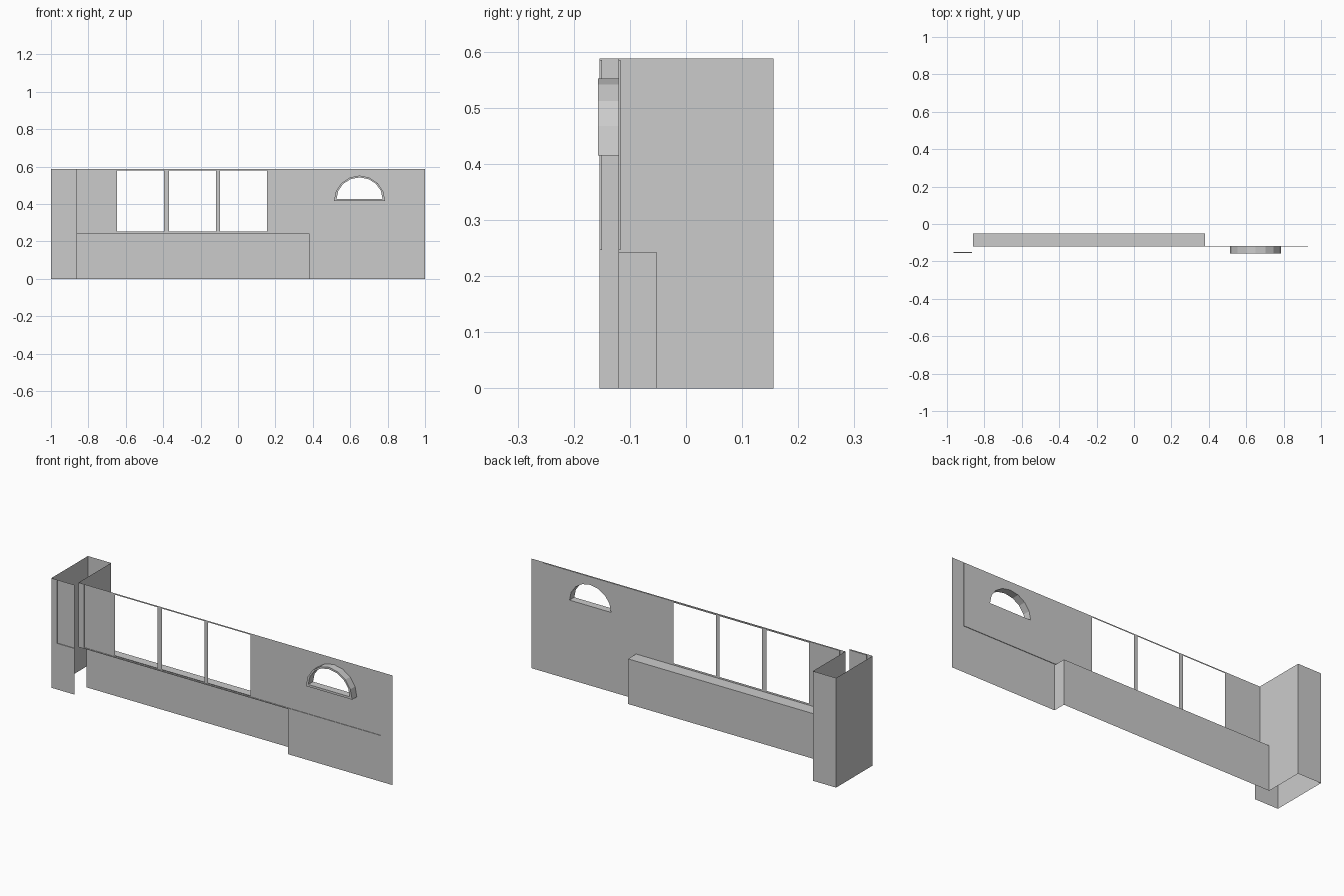
import bpy, bmesh
from math import cos, sin, pi

if "Cube" in bpy.data.objects:
    bpy.data.objects.remove(bpy.data.objects["Cube"])

H = 0.588                      # wall height
YF, YR = -0.12, -0.117         # facade face, recessed panel face
BF, BR = -0.154, -0.150        # pillar face, its recessed panel face
YB = 0.156                     # pillar back
XL, XP = -1.0, -0.862          # pillar left and right
XS, YL, ZL = 0.38, -0.052, 0.242   # lower set-back: end, depth, ledge height
Z0, Z1 = 0.247, 0.585          # recessed panel bottom and top


def build(name, faces):
    """Make one object from polygon corner lists, welding shared corners."""
    bm = bmesh.new()
    for f in faces:
        bm.faces.new([bm.verts.new(p) for p in f])
    bmesh.ops.remove_doubles(bm, verts=bm.verts, dist=1e-5)
    me = bpy.data.meshes.new(name)
    bm.to_mesh(me)
    bm.free()
    ob = bpy.data.objects.new(name, me)
    bpy.context.collection.objects.link(ob)
    return ob


def front(y, x0, x1, z0, z1):
    return [(x0, y, z0), (x1, y, z0), (x1, y, z1), (x0, y, z1)]


def side(x, y0, y1, z0, z1):
    return [(x, y0, z0), (x, y1, z0), (x, y1, z1), (x, y0, z1)]


def flat(z, x0, x1, y0, y1):
    return [(x0, y0, z), (x1, y0, z), (x1, y1, z), (x0, y1, z)]


def border(y, yr, X0, X1, zb, zt, x0, x1, z0, z1):
    """Flat surround of a recess plus the recess's four thin reveals."""
    return [front(y, X0, X1, zb, z0), front(y, X0, X1, z1, zt),
            front(y, X0, x0, z0, z1), front(y, x1, X1, z0, z1),
            flat(z0, x0, x1, y, yr), flat(z1, x0, x1, yr, y),
            side(x0, y, yr, z0, z1), side(x1, yr, y, z0, z1)]


# End pillar: open-topped shell with a recessed front panel
PX0, PX1 = -0.965, -0.866
build("pillar_front", border(BF, BR, XL, XP, 0, H, PX0, PX1, Z0, Z1)
      + [front(BR, PX0, PX1, Z0, Z1)])
build("pillar_walls", [side(XL, YB, BF, 0, H),
                       front(YB, XP, XL, 0, H),
                       side(XP, YL, YB, 0, ZL),
                       side(XP, YF, YB, ZL, H)])

# Facade surround
FX0, FX1 = -0.83, 0.93
build("facade_surround", border(YF, YR, XP, 1.0, ZL, H, FX0, FX1, Z0, Z1))

# Lower wall: set-back part with ledge, then the flush part
build("lower_wall", [front(YL, XP, XS, 0, ZL),
                     flat(ZL, XP, XS, YF, YL),
                     side(XS, YL, YF, 0, ZL),
                     front(YF, XS, 1.0, 0, ZL)])

# Recessed panel with three window openings
WZ0, WZ1 = 0.253, 0.579
windows = [(-0.648, -0.396), (-0.37, -0.118), (-0.097, 0.155)]
wx1 = windows[-1][1]
faces = [front(YR, FX0, wx1, Z0, WZ0), front(YR, FX0, wx1, WZ1, Z1)]
left = FX0
for a, b in windows:
    faces.append(front(YR, left, a, WZ0, WZ1))
    left = b
build("window_panel", faces)

# Half-round opening: inner and outer outlines, 8 segments each
CX, N = 0.65, 8


def arc(rx, rz, zc):
    return [(CX + rx * cos(pi * i / N), zc + rz * sin(pi * i / N)) for i in range(N + 1)]


outer = arc(0.137, 0.137, 0.415)
inner = arc(0.123, 0.115, 0.427)


def at(y, pts):
    return [(x, y, z) for x, z in pts]


# Panel around the half-round opening, in a left and a right half
m, zc = N // 2, 0.427
right_half = [(CX, Z0), (FX1, Z0), (FX1, Z1), (CX, Z1)] + inner[:m + 1][::-1] + [(CX, zc)]
left_half = [(CX, Z0), (CX, zc)] + inner[m:][::-1] + [(CX, Z1), (wx1, Z1), (wx1, Z0)]
build("arch_panel", [at(YR, right_half), at(YR, left_half)])

# Projecting half-round frame: face, outer skin and inner reveal
AF = -0.157
faces = []
for i in range(N + 1):
    j = (i + 1) % (N + 1)
    o0, o1, i0, i1 = outer[i], outer[j], inner[i], inner[j]
    faces.append(at(AF, [o0, o1, i1, i0]))
    faces.append(at(AF, [o1, o0]) + at(YR, [o0, o1]))
    faces.append(at(AF, [i0, i1]) + at(YR, [i1, i0]))
build("arch_frame", faces)
